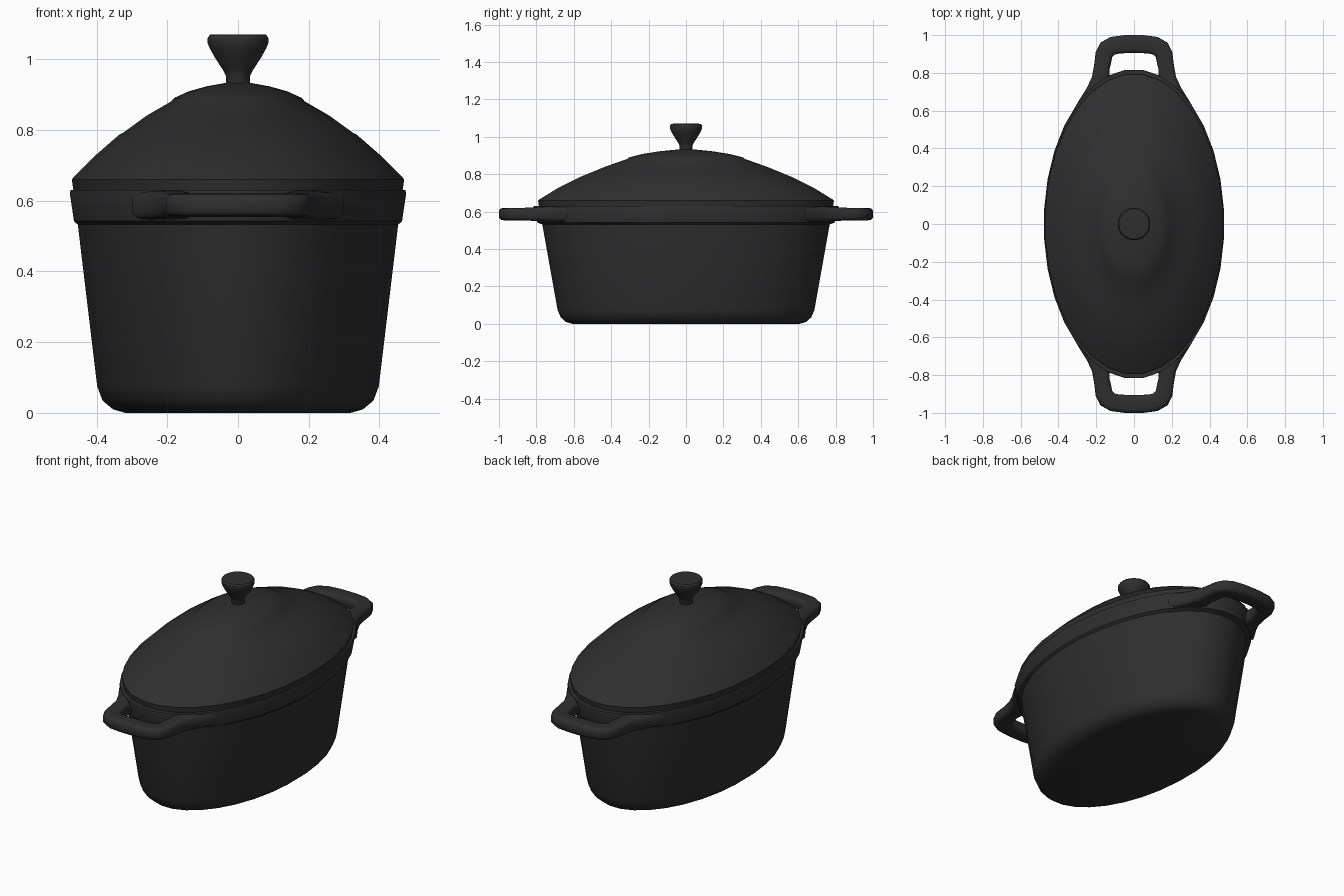
import bpy, bmesh, math

cube = bpy.data.objects.get("Cube")
if cube:
    bpy.data.objects.remove(cube, do_unlink=True)

iron = bpy.data.materials.new("black cast iron")
iron.use_nodes = True
colour = (0.028, 0.028, 0.028, 1)
iron.diffuse_color = colour
bsdf = iron.node_tree.nodes["Principled BSDF"]
bsdf.inputs["Base Color"].default_value = colour
bsdf.inputs["Roughness"].default_value = 0.7


def finish(bm, name, angle=32):
    """Turn a bmesh into a smooth-shaded iron part."""
    bmesh.ops.recalc_face_normals(bm, faces=bm.faces)
    mesh = bpy.data.meshes.new(name)
    bm.to_mesh(mesh)
    bm.free()
    mesh.materials.append(iron)
    obj = bpy.data.objects.new(name, mesh)
    bpy.context.collection.objects.link(obj)
    bpy.ops.object.select_all(action="DESELECT")
    obj.select_set(True)
    bpy.context.view_layer.objects.active = obj
    bpy.ops.object.shade_smooth_by_angle(angle=math.radians(angle))
    return obj


def skin(bm, rings):
    """Join rings of points with quads and cap both ends."""
    rows = [[bm.verts.new(p) for p in ring] for ring in rings]
    n = len(rows[0])
    for a, b in zip(rows, rows[1:]):
        for i in range(n):
            j = (i + 1) % n
            bm.faces.new((a[i], a[j], b[j], b[i]))
    bm.faces.new(rows[0])
    bm.faces.new(rows[-1])


def oval(name, profile, sides=32):
    """Loft ellipses given as (x radius, y radius, height)."""
    bm = bmesh.new()
    angles = [(i + 0.5) * math.tau / sides for i in range(sides)]
    skin(bm, [[(rx * math.cos(a), ry * math.sin(a), z) for a in angles]
              for rx, ry, z in profile])
    return finish(bm, name)


# Hollow pot: outside wall, thick rim, then inside wall and floor
oval("pot_body", [
    (0.32, 0.61, 0), (0.355, 0.645, 0.01), (0.385, 0.673, 0.035),
    (0.40, 0.69, 0.075), (0.455, 0.772, 0.532), (0.466, 0.80, 0.542),
    (0.478, 0.82, 0.622), (0.475, 0.818, 0.63), (0.44, 0.76, 0.63),
    (0.42, 0.73, 0.53), (0.36, 0.65, 0.09), (0.30, 0.58, 0.05)])

# Stepped, domed lid with a hollow underside
oval("lid", [
    (0.29, 0.5, 0.75), (0.43, 0.74, 0.625), (0.467, 0.79, 0.625),
    (0.472, 0.795, 0.66), (0.468, 0.788, 0.665), (0.405, 0.685, 0.728),
    (0.338, 0.568, 0.786), (0.325, 0.55, 0.793), (0.26, 0.435, 0.84),
    (0.189, 0.318, 0.881), (0.182, 0.306, 0.89), (0.14, 0.23, 0.909),
    (0.09, 0.14, 0.923), (0.04, 0.05, 0.932)])

# Flared round knob
oval("knob", [(r, r, z) for r, z in [
    (0.034, 0.92), (0.034, 0.953), (0.043, 0.97), (0.066, 1.005),
    (0.081, 1.032), (0.086, 1.045), (0.086, 1.06), (0.08, 1.069),
    (0.07, 1.07)]])

# Loop handles: pairs of (outer, inner) points, thicker near the pot
half = [((0.30, 0.64), (0.125, 0.72), 0.04), ((0.25, 0.72), (0.128, 0.78), 0.04),
        ((0.222, 0.78), (0.13, 0.815), 0.037), ((0.21, 0.85), (0.121, 0.855), 0.034),
        ((0.203, 0.91), (0.115, 0.885), 0.033), ((0.178, 0.96), (0.10, 0.898), 0.033),
        ((0.125, 0.99), (0.075, 0.903), 0.033), ((0.05, 1.0), (0.03, 0.905), 0.033)]
mirrored = [((-o[0], o[1]), (-i[0], i[1]), h) for o, i, h in reversed(half)]
section = [(0, -0.55), (0.1, -0.9), (0.25, -1), (0.75, -1), (0.9, -0.9), (1, -0.55),
           (1, 0.55), (0.9, 0.9), (0.75, 1), (0.25, 1), (0.1, 0.9), (0, 0.55)]
for name, side in (("front_handle", -1), ("back_handle", 1)):
    bm = bmesh.new()
    skin(bm, [[(o[0] + (i[0] - o[0]) * t, side * (o[1] + (i[1] - o[1]) * t),
                0.587 + h * s) for t, s in section]
              for o, i, h in half + mirrored])
    finish(bm, name, 50)
